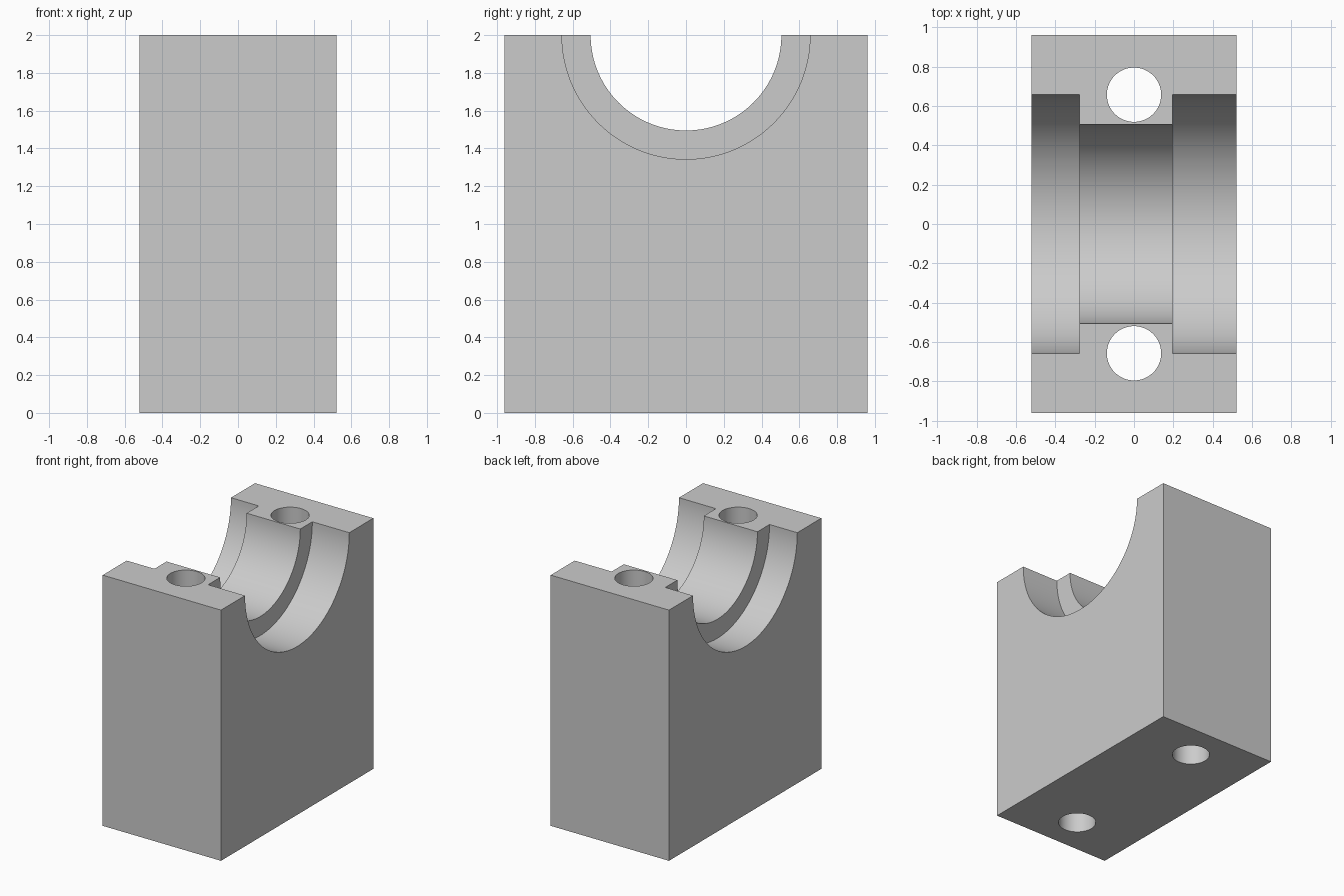
import bpy, bmesh, math
from mathutils import Matrix

if "Cube" in bpy.data.objects:
    bpy.data.objects.remove(bpy.data.objects["Cube"])

WIDTH, DEPTH, HEIGHT = 1.044, 1.92, 2.0
BORE_R, SEAT_R = 0.505, 0.657
HOLE_R, HOLE_Y = 0.138, 0.657
RIB_LEFT, RIB_RIGHT = -0.277, 0.196

grey = bpy.data.materials.new("light_grey")
grey.use_nodes = True
colour = (0.6, 0.6, 0.6, 1)
grey.diffuse_color = colour
grey.node_tree.nodes["Principled BSDF"].inputs["Base Color"].default_value = colour


def add_object(name, bm):
    bmesh.ops.recalc_face_normals(bm, faces=bm.faces)
    mesh = bpy.data.meshes.new(name)
    bm.to_mesh(mesh)
    bm.free()
    mesh.materials.append(grey)
    obj = bpy.data.objects.new(name, mesh)
    bpy.context.collection.objects.link(obj)
    return obj


def lathe_cutter(name, profile, matrix, steps):
    """Revolve (radius, position) points about z, then place the solid."""
    bm = bmesh.new()
    verts = [bm.verts.new((r, 0, z)) for r, z in profile]
    edges = [bm.edges.new(pair) for pair in zip(verts, verts[1:])]
    bmesh.ops.spin(bm, geom=verts + edges, cent=(0, 0, 0), axis=(0, 0, 1),
                   angle=math.tau, steps=steps)
    bmesh.ops.remove_doubles(bm, verts=bm.verts, dist=1e-4)
    bm.transform(matrix)
    obj = add_object(name, bm)
    obj.hide_render = True
    return obj


# Rectangular block
bm = bmesh.new()
bmesh.ops.create_cube(bm, size=1)
bm.transform(Matrix.Translation((0, 0, HEIGHT / 2))
             @ Matrix.Diagonal((WIDTH, DEPTH, HEIGHT, 1)))
block = add_object("bearing_block", bm)

# Stepped half-round saddle: wide seats at both ends, narrow rib between
saddle = [(0, -1), (SEAT_R, -1), (SEAT_R, RIB_LEFT), (BORE_R, RIB_LEFT),
          (BORE_R, RIB_RIGHT), (SEAT_R, RIB_RIGHT), (SEAT_R, 1), (0, 1)]
along_x = Matrix.Translation((0, 0, HEIGHT)) @ Matrix.Rotation(math.pi / 2, 4, "Y")
cutters = [lathe_cutter("saddle_cutter", saddle, along_x, 128)]

# Vertical bolt holes
hole = [(0, -1), (HOLE_R, -1), (HOLE_R, HEIGHT + 1), (0, HEIGHT + 1)]
for side, y in (("front", -HOLE_Y), ("back", HOLE_Y)):
    cutters.append(lathe_cutter(side + "_hole_cutter", hole,
                                Matrix.Translation((0, y, 0)), 64))

# Cut the block, then discard the cutters
bpy.ops.object.select_all(action="DESELECT")
block.select_set(True)
bpy.context.view_layer.objects.active = block
for cutter in cutters:
    cut = block.modifiers.new(cutter.name, "BOOLEAN")
    cut.operation = "DIFFERENCE"
    cut.solver = "EXACT"
    cut.object = cutter
    bpy.ops.object.modifier_apply(modifier=cut.name)
    bpy.data.objects.remove(cutter)

bpy.ops.object.shade_smooth_by_angle(angle=math.radians(30))
